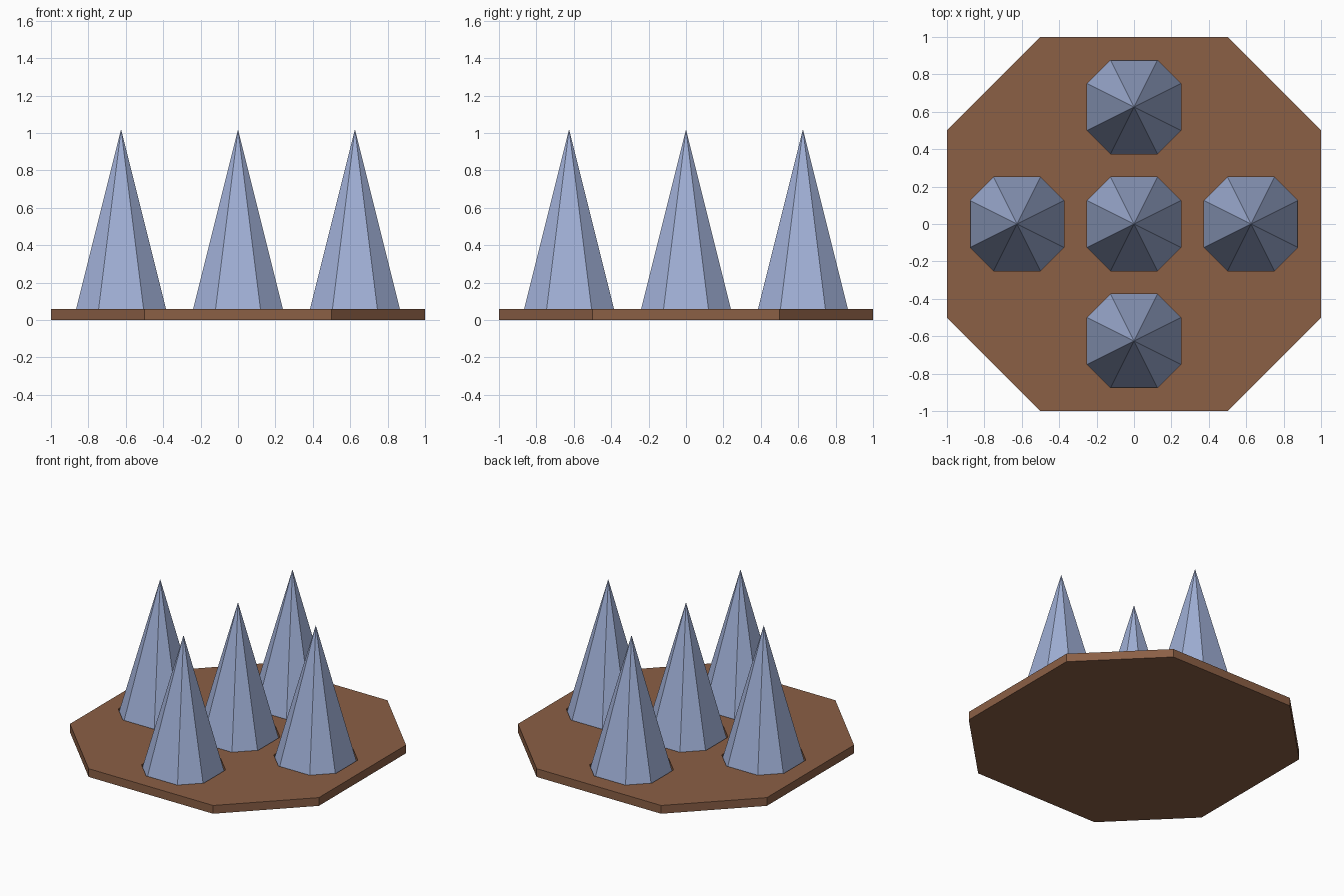
import bpy, bmesh

if "Cube" in bpy.data.objects:
    bpy.data.objects.remove(bpy.data.objects["Cube"])

S = 0.625
SPOTS = [(0, 0), (S, 0), (-S, 0), (0, S), (0, -S)]
FLOOR, TOP, APEX = 0.02, 0.06, 1.02


def material(name, rgb):
    m = bpy.data.materials.new(name)
    m.diffuse_color = (*rgb, 1)
    m.use_nodes = True
    m.node_tree.nodes["Principled BSDF"].inputs["Base Color"].default_value = m.diffuse_color
    return m


def octagon(r, cx=0, cy=0):
    # square with corners cut at half the side
    h = r / 2
    return [(cx + x, cy + y) for x, y in
            [(r, -h), (r, h), (h, r), (-h, r), (-r, h), (-r, -h), (-h, -r), (h, -r)]]


def add_prism(bm, pts, z0, z1):
    low = [bm.verts.new((x, y, z0)) for x, y in pts]
    high = [bm.verts.new((x, y, z1)) for x, y in pts]
    bm.faces.new(low[::-1])
    bm.faces.new(high)
    for i in range(8):
        j = (i + 1) % 8
        bm.faces.new((low[i], low[j], high[j], high[i]))


def finish(bm, name, mat=None):
    me = bpy.data.meshes.new(name)
    bm.to_mesh(me)
    bm.free()
    if mat:
        me.materials.append(mat)
    ob = bpy.data.objects.new(name, me)
    bpy.context.collection.objects.link(ob)
    return ob


brown = material("brown_wood", (0.258, 0.115, 0.060))
steel = material("blue_steel", (0.35, 0.43, 0.67))

# base plate
bm = bmesh.new()
add_prism(bm, octagon(1), 0, TOP)
base = finish(bm, "base_plate", brown)

# shallow sockets cut into the plate for the spikes
bm = bmesh.new()
for x, y in SPOTS:
    add_prism(bm, octagon(0.25, x, y), FLOOR, 0.2)
cutter = finish(bm, "socket_cutter", brown)
cutter.hide_render = True
cutter.hide_set(True)
mod = base.modifiers.new("sockets", 'BOOLEAN')
mod.operation = 'DIFFERENCE'
mod.solver = 'EXACT'
mod.object = cutter

# spikes standing in the sockets
for n, (x, y) in enumerate(SPOTS):
    bm = bmesh.new()
    ring = [bm.verts.new((px, py, FLOOR)) for px, py in octagon(0.25, x, y)]
    tip = bm.verts.new((x, y, APEX))
    bm.faces.new(ring[::-1])
    for i in range(8):
        bm.faces.new((ring[i], ring[(i + 1) % 8], tip))
    finish(bm, f"spike_{n + 1}", steel)
